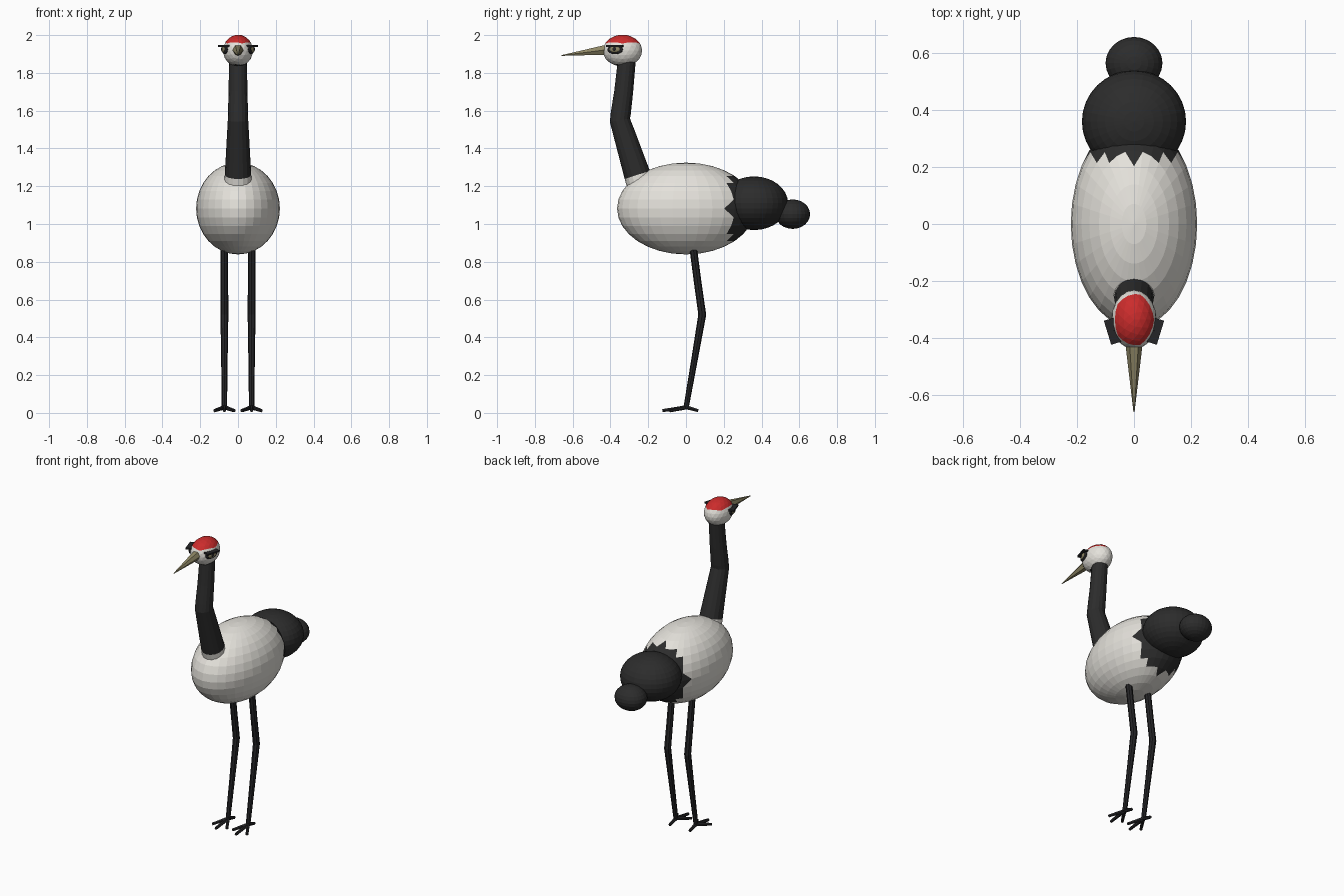
import bpy
import bmesh
from math import cos, sin, pi, radians
from mathutils import Vector, Matrix

if "Cube" in bpy.data.objects:
    bpy.data.objects.remove(bpy.data.objects["Cube"], do_unlink=True)


def material(name, rgb):
    m = bpy.data.materials.new(name)
    m.use_nodes = True
    color = (*rgb, 1)
    m.diffuse_color = color
    bsdf = m.node_tree.nodes["Principled BSDF"]
    bsdf.inputs["Base Color"].default_value = color
    bsdf.inputs["Roughness"].default_value = 0.8
    return m


WHITE = material("white plumage", (0.78, 0.76, 0.71))
BLACK = material("black plumage", (0.025, 0.025, 0.025))
RED = material("red crown", (0.60, 0.025, 0.025))
HORN = material("olive bill", (0.27, 0.24, 0.13))
LEG = material("dark leg skin", (0.018, 0.018, 0.02))


def finish(name, bm, mats, rule=None):
    """Turn a bmesh into an object; rule picks a material from a face centre."""
    if rule:
        bmesh.ops.triangulate(bm, faces=bm.faces[:])
    bmesh.ops.recalc_face_normals(bm, faces=bm.faces[:])
    if rule:
        for f in bm.faces:
            f.material_index = rule(f.calc_center_median())
    mesh = bpy.data.meshes.new(name)
    bm.to_mesh(mesh)
    bm.free()
    for m in mats:
        mesh.materials.append(m)
    obj = bpy.data.objects.new(name, mesh)
    bpy.context.collection.objects.link(obj)
    return obj


def ellipsoid(name, centre, radii, mats, rule=None, u=32, v=16, ico=0, turn=None):
    bm = bmesh.new()
    if ico:
        bmesh.ops.create_icosphere(bm, subdivisions=ico, radius=1)
    else:
        bmesh.ops.create_uvsphere(bm, u_segments=u, v_segments=v, radius=1)
    shape = Matrix.Translation(centre) @ (turn or Matrix()) @ Matrix.Diagonal((*radii, 1))
    bm.transform(shape)
    return finish(name, bm, mats, rule)


def tube(name, path, mats, sides=8, rule=None):
    """Loft rings along a path of (x, y, z, radius)."""
    bm = bmesh.new()
    pts = [Vector(p[:3]) for p in path]
    rings = []
    for i, p in enumerate(pts):
        t = pts[min(i + 1, len(pts) - 1)] - pts[max(i - 1, 0)]
        q = Vector((0, 0, 1)).rotation_difference(t.normalized())
        r = path[i][3]
        rings.append([bm.verts.new(p + q @ Vector((r * cos(a), r * sin(a), 0)))
                      for a in (2 * pi * k / sides for k in range(sides))])
    for lo, hi in zip(rings, rings[1:]):
        for k in range(sides):
            n = (k + 1) % sides
            bm.faces.new((lo[k], lo[n], hi[n], hi[k]))
    bm.faces.new(rings[0][::-1])
    bm.faces.new(rings[-1])
    return finish(name, bm, mats, rule)


def resample(path, steps):
    """Insert evenly spaced points between path points."""
    out = []
    for a, b in zip(path, path[1:]):
        for s in range(steps):
            out.append(tuple(m + (n - m) * s / steps for m, n in zip(a, b)))
    return out + [path[-1]]


# Body, with the rear end black
ellipsoid("body", (0, 0, 1.082), (0.222, 0.365, 0.243), [WHITE, BLACK],
          lambda c: int(c.y > 0.235))

# Drooping wing plumes and tail
ellipsoid("rear_plumes", (0, 0.36, 1.11), (0.183, 0.18, 0.142), [BLACK])
ellipsoid("tail", (0, 0.565, 1.052), (0.1, 0.092, 0.078), [BLACK], u=24, v=12)

# Neck, with a white collar at the base
neck_path = [(0, -0.21, 1.12, 0.08), (0, -0.258, 1.26, 0.07), (0, -0.35, 1.55, 0.054),
             (0, -0.33, 1.70, 0.05), (0, -0.312, 1.88, 0.047)]
tube("neck", resample(neck_path, 4), [BLACK, WHITE], 16,
     lambda c: int(c.z < 1.255 + 0.4 * (c.y + 0.26)))


# Head, with a red crown and a black throat
def head_colour(c):
    if c.z > 1.962:
        return 1
    return 2 if c.z < 1.846 else 0


ellipsoid("head", (0, -0.336, 1.918), (0.079, 0.104, 0.084), [WHITE, RED, BLACK],
          head_colour, ico=3)

# Bill
tube("bill", [(0, -0.40, 1.923, 0.032), (0, -0.44, 1.92, 0.028),
              (0, -0.66, 1.892, 0.002)], [HORN], 6)

for side, label in ((1, "left"), (-1, "right")):
    # Eye: dark socket, half-round iris, pupil and a flat brow
    turn = Matrix.Rotation(radians(-17 * side), 4, "Z")
    base = Vector((0.07 * side, -0.375, 1.928))

    def out(d, z=0.0):
        return base + turn @ Vector((d * side, 0, z))

    ellipsoid(label + "_eye_socket", out(0, -0.004), (0.012, 0.043, 0.025), [LEG],
              u=16, v=8, turn=turn)
    ellipsoid(label + "_iris", out(0.007, -0.003), (0.01, 0.03, 0.017), [HORN],
              u=16, v=8, turn=turn)
    ellipsoid(label + "_pupil", out(0.013, -0.002), (0.006, 0.012, 0.011), [LEG],
              u=12, v=8, turn=turn)
    bm = bmesh.new()
    bmesh.ops.create_cube(bm, size=1)
    bm.transform(Matrix.Translation(out(0.006, 0.015)) @ turn
                 @ Matrix.Diagonal((0.036, 0.088, 0.01, 1)))
    finish(label + "_brow", bm, [LEG])

    # Leg, bent backwards at the joint
    x = 0.072 * side
    tube(label + "_leg", [(x, 0.0, 0.025, 0.014), (x, 0.043, 0.27, 0.017),
                          (x, 0.086, 0.52, 0.021), (x, 0.062, 0.69, 0.02),
                          (x, 0.032, 0.92, 0.02)], [LEG])

    # Three front toes and one hind toe
    toes = {"inner": (-0.052, -0.085), "middle": (0, -0.125),
            "outer": (0.052, -0.085), "hind": (0, 0.065)}
    for toe, (dx, dy) in toes.items():
        tube(f"{label}_{toe}_toe", [(x, 0, 0.03, 0.012),
                                    (x + dx * side, dy, 0.012, 0.009)], [LEG], 6)
